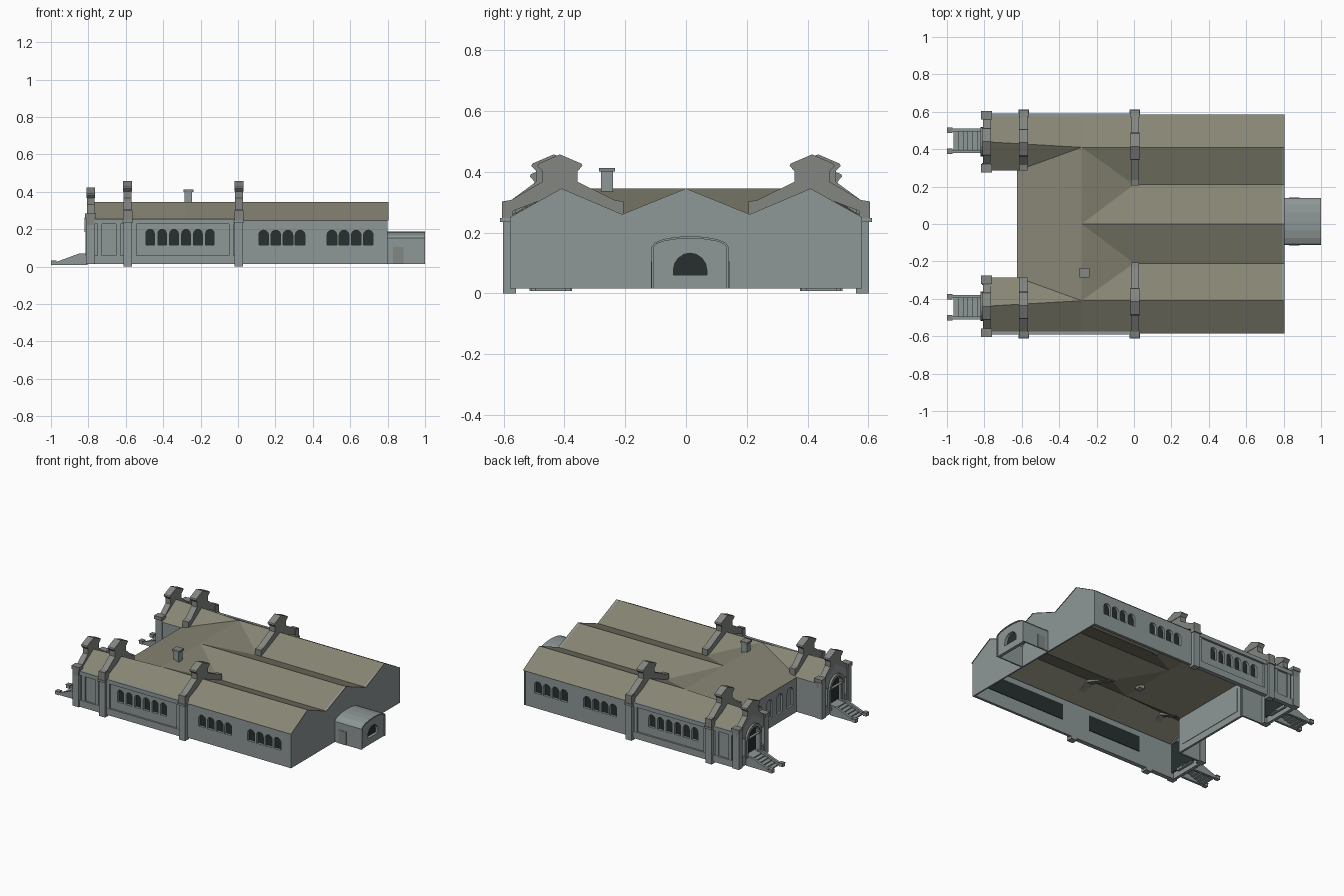
import bpy, math
from mathutils import Matrix

if "Cube" in bpy.data.objects:
    bpy.data.objects.remove(bpy.data.objects["Cube"])


def material(name, rgb):
    m = bpy.data.materials.new(name)
    m.diffuse_color = (*rgb, 1)
    m.use_nodes = True
    m.node_tree.nodes["Principled BSDF"].inputs["Base Color"].default_value = m.diffuse_color
    return m


WALL = material("wall_stone", (0.27, 0.31, 0.31))
ROOF = material("roof_slate", (0.24, 0.235, 0.175))
COPE = material("coping_stone", (0.23, 0.24, 0.22))
DARK = material("dark_glass", (0.02, 0.03, 0.028))


def finish(name, mesh, mat, mirror):
    ob = bpy.data.objects.new(name, mesh)
    bpy.context.collection.objects.link(ob)
    mesh.materials.clear()
    mesh.materials.append(mat)
    for p in mesh.polygons:
        p.use_smooth = False
        p.material_index = 0
    if mirror:
        mod = ob.modifiers.new("mirror", 'MIRROR')
        mod.use_axis = (False, True, False)
    return ob


def slab(name, axis, a, b, loops, mat=WALL, mirror=False):
    """Flat outline (first loop) with holes, given thickness from a to b along the axis."""
    cu = bpy.data.curves.new(name, 'CURVE')
    cu.dimensions, cu.fill_mode, cu.extrude = '2D', 'BOTH', abs(b - a) / 2
    for loop in loops:
        sp = cu.splines.new('POLY')
        sp.points.add(len(loop) - 1)
        for p, (u, v) in zip(sp.points, loop):
            p.co = (u, v, 0, 1)
        sp.use_cyclic_u = True
    tmp = bpy.data.objects.new("tmp", cu)
    bpy.context.collection.objects.link(tmp)
    dg = bpy.context.evaluated_depsgraph_get()
    mesh = bpy.data.meshes.new_from_object(tmp.evaluated_get(dg))
    bpy.data.objects.remove(tmp)
    c = (a + b) / 2
    if axis == 'x':
        m = Matrix(((0, 0, 1, c), (1, 0, 0, 0), (0, 1, 0, 0), (0, 0, 0, 1)))
    else:
        m = Matrix(((1, 0, 0, 0), (0, 0, -1, c), (0, 1, 0, 0), (0, 0, 0, 1)))
    mesh.transform(m)
    return finish(name, mesh, mat, mirror)


def rect(u0, u1, v0, v1):
    return [(u0, v0), (u1, v0), (u1, v1), (u0, v1)]


def box(name, x0, x1, y0, y1, z0, z1, mat=WALL, mirror=False):
    return slab(name, 'y', y0, y1, [rect(x0, x1, z0, z1)], mat, mirror)


def arch(c, w, z0, z1, n=8):
    r = w / 2
    pts = [(c - r, z0), (c + r, z0)]
    return pts + [(c + r * math.cos(math.pi * i / n), z1 - r + r * math.sin(math.pi * i / n))
                  for i in range(n + 1)]


Z0, EAVE, RIDGE = 0.015, 0.25, 0.345

# long side walls with rows of arched windows
rear_c = [0.137 + 0.065 * i for i in range(4)] + [0.502 + 0.065 * i for i in range(4)]
front_c = [-0.47 + 0.064 * i for i in range(6)]
holes = [arch(c, 0.052, 0.115, 0.195) for c in rear_c]
holes += [arch(c, 0.046, 0.115, 0.2) for c in front_c]
slab("side_wall", 'y', 0.56, 0.578, [rect(-0.80, 0.80, Z0, EAVE)] + holes, WALL, True)
for x0, x1 in ((0.10, 0.74), (-0.51, -0.11)):
    box("side_window_glass", x0, x1, 0.556, 0.561, 0.105, 0.21, DARK, True)

# plinth, cornice and panel edges along the front half of the sides
box("side_plinth", -0.80, 0, 0.575, 0.59, Z0, 0.06, WALL, True)
box("side_cornice", -0.80, 0, 0.575, 0.592, 0.228, 0.255, WALL, True)
for x in (-0.555, -0.035):
    box("side_panel_edge", x - 0.012, x + 0.012, 0.575, 0.588, 0.06, 0.23, WALL, True)

# rear end wall with three gables
half = [(0.58, EAVE), (0.41, RIDGE), (0.21, 0.26)]
slab("rear_wall", 'x', 0.79, 0.80,
     [[(-0.58, Z0), (0.58, Z0)] + half + [(0, RIDGE)] + [(-y, z) for y, z in reversed(half)]])

# central front wall with arched windows
cs = [-0.22 + 0.11 * i for i in range(5)]
slab("court_wall", 'x', -0.62, -0.605,
     [rect(-0.29, 0.29, Z0, EAVE)] + [arch(c, 0.06, 0.075, 0.205) for c in cs])
slab("court_window_panel", 'x', -0.606, -0.602, [rect(-0.26, 0.26, 0.06, 0.22)])

# roof: three rear gables running into a cross ridge and two front wings
V = dict(A=(.805, .585, .248), B=(.805, .41, RIDGE), C=(.805, .21, .26), D=(.805, 0, RIDGE),
         E=(0, .21, .26), F=(-.28, .41, RIDGE), G=(-.28, 0, RIDGE), H=(-.625, .285, .25),
         I=(-.625, 0, .25), J=(-.80, .44, RIDGE), K=(-.80, .585, .248), L=(-.80, .285, .25),
         M=(-.28, .585, .248))
keys = list(V)
mesh = bpy.data.meshes.new("roof")
mesh.from_pydata(list(V.values()), [], [[keys.index(k) for k in f] for f in
                 ("MABF", "KMFJ", "BCEF", "CDGE", "EGF", "FGIH", "JFHL")])
finish("roof", mesh, ROOF, True)

# wings: inner wall, gabled front with arched doorway
box("wing_inner_wall", -0.80, -0.61, 0.29, 0.302, Z0, EAVE, WALL, True)
slab("wing_front", 'x', -0.805, -0.785,
     [[(0.29, Z0), (0.585, Z0), (0.585, EAVE), (0.44, 0.35), (0.29, EAVE)],
      arch(0.44, 0.12, 0.06, 0.245, 10), rect(0.325, 0.355, 0.08, 0.2),
      rect(0.525, 0.555, 0.08, 0.2)], WALL, True)
box("door_glass", -0.775, -0.77, 0.31, 0.57, 0.05, 0.25, DARK, True)
box("porch_floor", -0.82, -0.77, 0.37, 0.51, 0.045, 0.06, WALL, True)
for y in (0.305, 0.58):
    box("corner_pier", -0.813, -0.765, y - 0.02, y + 0.02, Z0, 0.27, WALL, True)
for y in (0.37, 0.51):
    box("door_column", -0.815, -0.80, y - 0.009, y + 0.009, 0.06, 0.19, WALL, True)
slab("door_hood", 'x', -0.82, -0.80,
     [[(p[0], p[1]) for p in arch(0.44, 0.158, 0.185, 0.264, 10)],
      arch(0.44, 0.12, 0.188, 0.245, 10)], COPE, True)
for x in (-0.74, -0.64):
    box("wing_side_strip", x - 0.012, x + 0.012, 0.575, 0.588, 0.06, 0.23, WALL, True)


# raised gable parapets with shoulders and a peaked stack
def parapet(name, x, w, c, y_in, y_out, top):
    k, s, n = top - 0.155, top - 0.09, 0.058
    slab(name, 'x', x - w, x + w,
         [[(y_out, k - 0.045), (y_out, k), (y_out - 0.03, k + 0.005), (c + n, s), (c + n, top - 0.05),
           (c - n, top - 0.05), (c - n, s), (y_in + 0.03, k + 0.005), (y_in, k), (y_in, k - 0.045),
           (c, 0.33)]], COPE, True)
    slab(name + "_cap", 'x', x - w - 0.003, x + w + 0.003,
         [[(c - n, top - 0.055), (c + n, top - 0.055), (c + 0.074, top - 0.038),
           (c + 0.07, top - 0.03), (c, top), (c - 0.07, top - 0.03), (c - 0.074, top - 0.038)]],
         COPE, True)


parapet("rear_parapet", 0.005, 0.021, 0.415, 0.205, 0.605, 0.457)
parapet("middle_parapet", -0.59, 0.021, 0.435, 0.285, 0.605, 0.457)
parapet("front_parapet", -0.787, 0.019, 0.44, 0.285, 0.60, 0.422)

# buttresses below the parapets, with dark kneeler blocks
for x in (-0.59, 0.005):
    box("buttress", x - 0.023, x + 0.023, 0.56, 0.603, 0.0, 0.24, WALL, True)
    box("buttress_cap", x - 0.028, x + 0.028, 0.56, 0.612, 0.235, 0.248, WALL, True)
    box("kneeler", x - 0.025, x + 0.025, 0.57, 0.606, 0.248, 0.30, COPE, True)
for y in (0.30, 0.585):
    box("front_kneeler", -0.817, -0.76, y - 0.025, y + 0.02, 0.262, 0.285, COPE, True)

# entrance stairs with sloping side walls and end posts
for i in range(6):
    x = -0.965 + i * 0.025
    box("stair_tread", x, x + 0.027, 0.395, 0.495, 0.008 + 0.009 * i, 0.016 + 0.009 * i, WALL, True)
for y in (0.388, 0.502):
    slab("stair_side", 'y', y - 0.008, y + 0.008,
         [[(-0.98, 0.008), (-0.805, 0.008), (-0.805, 0.07), (-0.85, 0.07), (-0.98, 0.022)]],
         WALL, True)
    box("stair_post", -1.0, -0.973, y - 0.013, y + 0.013, 0.008, 0.028, WALL, True)
    box("stair_post_cap", -1.0, -0.97, y - 0.015, y + 0.015, 0.026, 0.032, COPE, True)

# small chimney on the cross roof
box("chimney", -0.285, -0.245, -0.28, -0.24, 0.32, 0.40, WALL)
box("chimney_cap", -0.291, -0.239, -0.286, -0.234, 0.40, 0.412, COPE)


# vaulted annex at the rear
def vault(h):
    a, b, t = -0.113 + h, 0.14 - h, 0.188 - h
    return [(a, Z0), (a, 0.153)] + [
        ((a + b) / 2 - (b - a) / 2 * math.cos(math.pi * i / 8),
         0.153 + (t - 0.153) * math.sin(math.pi * i / 8)) for i in range(1, 8)] + [(b, 0.153), (b, Z0)]


shell = vault(0) + list(reversed(vault(0.008)))
slab("annex_shell", 'x', 0.80, 1.0, [shell], WALL)
slab("annex_end_wall", 'x', 0.975, 0.995, [vault(0.006), arch(0.0135, 0.11, 0.06, 0.132)], WALL)
slab("annex_end_glass", 'x', 0.968, 0.975, [rect(-0.05, 0.075, 0.05, 0.14)], DARK)
box("annex_side_door", 0.828, 0.885, -0.116, -0.112, Z0, 0.105, COPE)
box("annex_side_door_back", 0.828, 0.885, 0.139, 0.143, Z0, 0.105, COPE)
